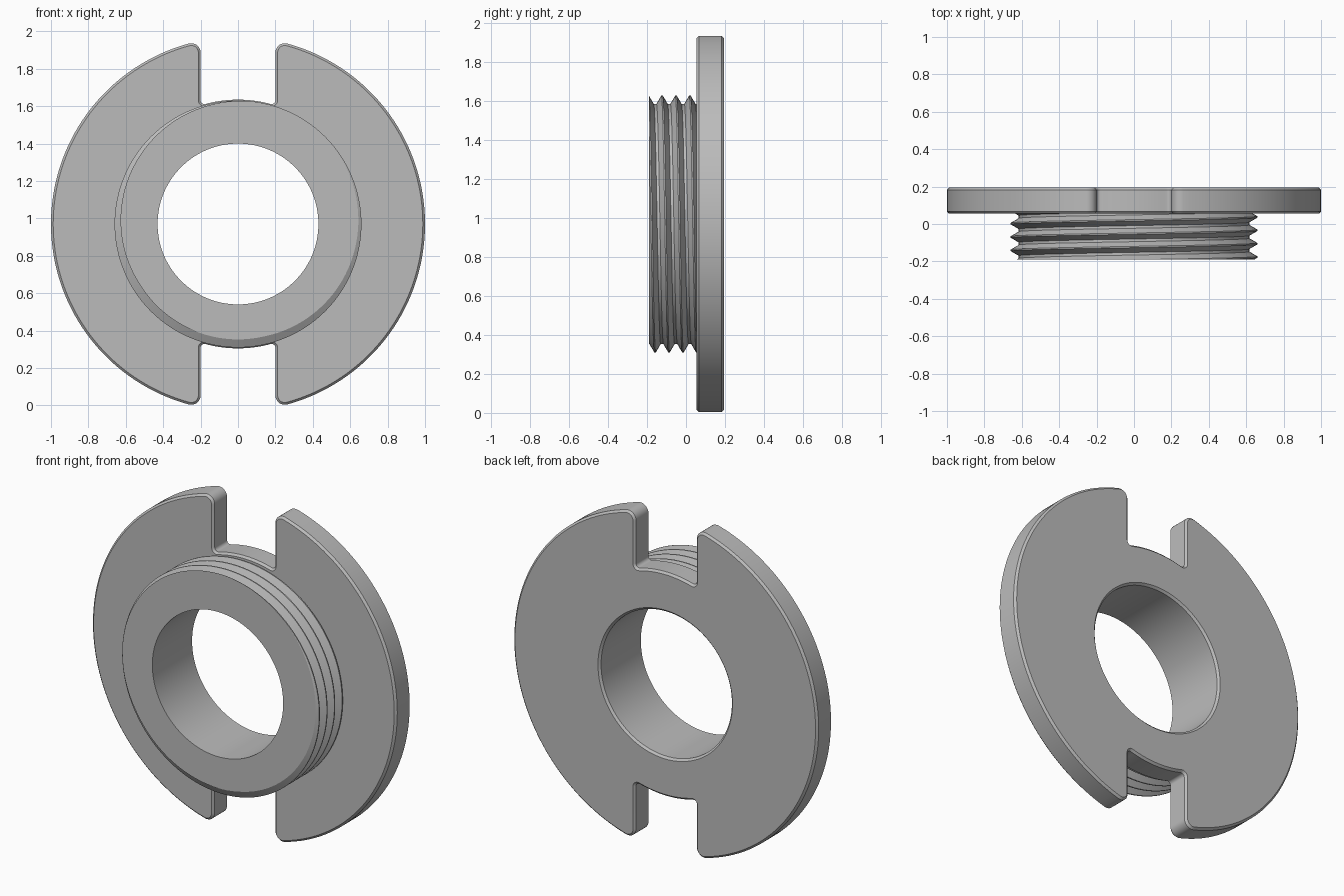
import bpy, bmesh
from math import sin, cos, pi, tau, sqrt, atan2, radians

cube = bpy.data.objects.get("Cube")
if cube:
    bpy.data.objects.remove(cube, do_unlink=True)

CENTRE_Z = 0.97
BORE = 0.43
FRONT, JOIN, BACK = -0.19, 0.055, 0.195     # depth of collar face, plate front, plate back
CHAMFER = 0.012

steel = bpy.data.materials.new("grey_metal")
steel.use_nodes = True
GREY = (0.5, 0.5, 0.5, 1)
steel.diffuse_color = GREY
steel.node_tree.nodes["Principled BSDF"].inputs["Base Color"].default_value = GREY


def finish(bm, name):
    bmesh.ops.recalc_face_normals(bm, faces=bm.faces)
    mesh = bpy.data.meshes.new(name)
    bm.to_mesh(mesh)
    bm.free()
    mesh.materials.append(steel)
    obj = bpy.data.objects.new(name, mesh)
    bpy.context.collection.objects.link(obj)
    obj.location.z = CENTRE_Z
    bpy.ops.object.select_all(action='DESELECT')
    obj.select_set(True)
    bpy.context.view_layer.objects.active = obj
    bpy.ops.object.shade_smooth_by_angle(angle=radians(30))
    return obj


def arc(cx, cz, r, a0, a1, n):
    angles = [a0 + (a1 - a0) * i / n for i in range(n + 1)]
    return [(cx + r * cos(a), cz + r * sin(a)) for a in angles]


def slotted_outline(inset):
    """Disc outline with a round-cornered slot at top and bottom."""
    half, rim, floor, r_out, r_in = 0.2, 1.0, 0.665, 0.05, 0.02
    ix = half - r_in
    iz = sqrt((floor + r_in) ** 2 - ix ** 2)
    ox = half + r_out
    oz = sqrt((rim - r_out) ** 2 - ox ** 2)
    a_in, a_out = atan2(iz, ix), atan2(oz, ox)
    quarter = arc(0, 0, floor - inset, pi / 2, a_in, 10)
    quarter += arc(ix, iz, r_in + inset, a_in - pi, 0, 6)
    quarter += arc(ox, oz, r_out - inset, pi, a_out, 8)[0:]
    quarter += arc(0, 0, rim - inset, a_out, 0, 36)[1:]
    # Drop the repeated tangent point between floor and corner
    del quarter[11]
    right = quarter + [(x, -z) for x, z in reversed(quarter[:-1])]
    return right + [(-x, z) for x, z in reversed(right[1:-1])]


def add_ring(bm, points, y):
    return [bm.verts.new((x, y, z)) for x, z in points]


def loft(bm, rings):
    for a, b in zip(rings, rings[1:]):
        for i in range(len(a)):
            j = (i + 1) % len(a)
            bm.faces.new((a[i], a[j], b[j], b[i]))


def loop_edges(bm, ring):
    return [bm.edges.get((v, ring[i - 1])) for i, v in enumerate(ring)]


# Slotted flange plate with chamfered rim and bore
bm = bmesh.new()
rim_profile = [(CHAMFER, JOIN), (0, JOIN + CHAMFER), (0, BACK - CHAMFER), (CHAMFER, BACK)]
rim = [add_ring(bm, slotted_outline(d), y) for d, y in rim_profile]
bore_profile = [(BORE, JOIN), (BORE, BACK - CHAMFER), (BORE + CHAMFER, BACK)]
bore = [add_ring(bm, arc(0, 0, r, 0, tau, 128)[:-1], y) for r, y in bore_profile]
loft(bm, rim)
loft(bm, bore)
for end in (0, -1):
    edges = loop_edges(bm, rim[end]) + loop_edges(bm, bore[end])
    bmesh.ops.triangle_fill(bm, edges=edges, use_beauty=True, normal=(0, 1, 0))
finish(bm, "slotted_flange")

# Threaded collar: helical crest and root lines clipped flat at both ends
PITCH, CREST, ROOT, CREST_Y = 0.0715, 0.66, 0.617, 0.02
CREST_HALF, ROOT_START = 0.05, 0.4
SEGMENTS = 128


def thread_radius(y, turn):
    p = (y - CREST_Y) / PITCH - turn
    p = abs(p - round(p))
    k = min(max((p - CREST_HALF) / (ROOT_START - CREST_HALF), 0), 1)
    return CREST + (ROOT - CREST) * k


bm = bmesh.new()
stations = [k + s for k in range(-5, 3)
            for s in (-ROOT_START, -CREST_HALF, CREST_HALF, ROOT_START)]
columns = []
for i in range(SEGMENTS + 1):
    turn = i / SEGMENTS
    a = tau * turn
    section = [(BORE, FRONT)]
    for s in stations:
        y = min(max(CREST_Y + PITCH * (s + turn), FRONT), JOIN)
        section.append((thread_radius(y, turn), y))
    section.append((BORE, JOIN))
    columns.append([bm.verts.new((r * sin(a), y, r * cos(a))) for r, y in section])
loft(bm, columns)
bmesh.ops.remove_doubles(bm, verts=bm.verts, dist=0.00002)
bmesh.ops.dissolve_degenerate(bm, edges=bm.edges, dist=0.00001)
finish(bm, "threaded_collar")
